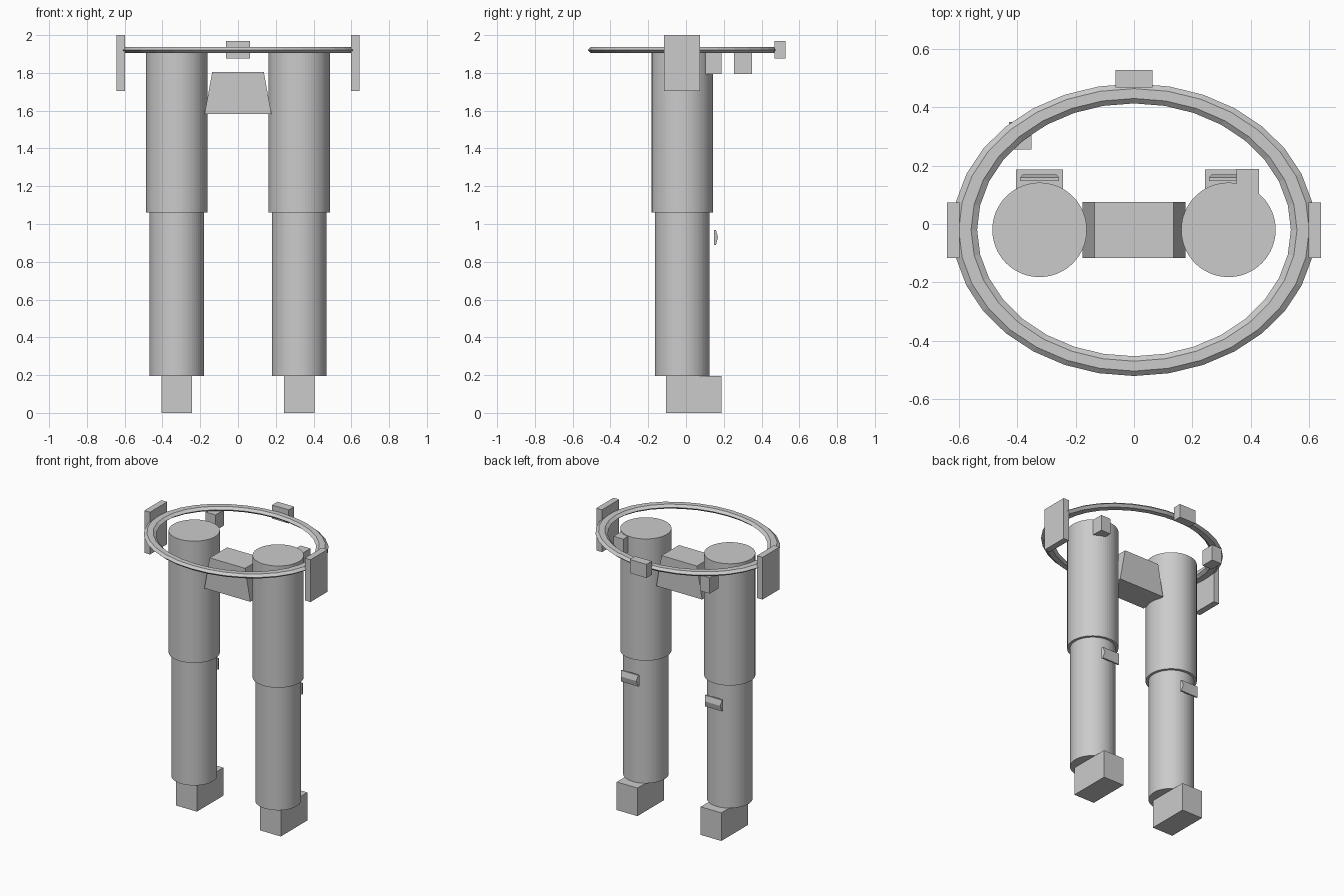
import bpy
import bmesh

cube = bpy.data.objects.get("Cube")
if cube:
    bpy.data.objects.remove(cube, do_unlink=True)

grey = bpy.data.materials.new("light_grey")
grey.use_nodes = True
colour = (0.6, 0.6, 0.6, 1)
grey.diffuse_color = colour
grey.node_tree.nodes["Principled BSDF"].inputs["Base Color"].default_value = colour

Y = -0.02  # depth of the leg and ring centres


def finish(name):
    obj = bpy.context.object
    obj.name = obj.data.name = name
    obj.data.materials.append(grey)
    return obj


def box(name, low, high):
    centre = [(a + b) / 2 for a, b in zip(low, high)]
    bpy.ops.mesh.primitive_cube_add(size=1, location=centre)
    obj = finish(name)
    obj.scale = [b - a for a, b in zip(low, high)]
    return obj


def tube(name, x, radius, bottom, top):
    bpy.ops.mesh.primitive_cylinder_add(
        vertices=64, radius=radius, depth=top - bottom,
        location=(x, Y, (bottom + top) / 2))
    return finish(name)


def ridged_plate(name, x):
    # bar with a shallow horizontal ridge along its back
    profile = [(0.148, 0.89), (0.159, 0.89), (0.169, 0.93), (0.159, 0.968), (0.148, 0.968)]
    bm = bmesh.new()
    ends = []
    for side in (-1, 1):
        ends.append([bm.verts.new((x + side * (0.058 if y > 0.16 else 0.067), y, z))
                     for y, z in profile])
    bm.faces.new(ends[0])
    bm.faces.new(reversed(ends[1]))
    for i in range(len(profile)):
        j = (i + 1) % len(profile)
        bm.faces.new((ends[0][i], ends[1][i], ends[1][j], ends[0][j]))
    bmesh.ops.recalc_face_normals(bm, faces=bm.faces)
    mesh = bpy.data.meshes.new(name)
    bm.to_mesh(mesh)
    bm.free()
    mesh.materials.append(grey)
    bpy.context.collection.objects.link(bpy.data.objects.new(name, mesh))


# Legs, feet and the parts that repeat on both sides
for side, s in (("left", 1), ("right", -1)):
    x = s * 0.324
    tube(side + "_upper_leg", x, 0.162, 1.06, 1.91)
    tube(side + "_lower_leg", x, 0.144, 0.196, 1.06)
    box(side + "_foot", (x - 0.08, -0.105, 0), (x + 0.08, 0.187, 0.196))
    ridged_plate(side + "_calf_plate", x)
    box(side + "_hip_pad", (s * 0.62 - 0.022, -0.117, 1.705), (s * 0.62 + 0.022, 0.073, 2.0))

# Tapered block between the legs
hips = box("pelvis_block", (-0.177, -0.117, 1.582), (0.177, 0.075, 1.805))
for v in hips.data.vertices:
    if v.co.z > 0:
        v.co.x *= 0.77

# Flattened oval belt
bpy.ops.mesh.primitive_torus_add(major_segments=32, minor_segments=6,
                                 major_radius=0.58, minor_radius=0.042,
                                 location=(0, Y, 1.921))
belt = finish("belt_ring")
belt.scale = (1, 0.806, 0.43)

# Small boxes around the back of the belt
box("back_pouch", (-0.064, 0.468, 1.875), (0.064, 0.528, 1.97))
box("left_rear_pouch", (0.352, 0.098, 1.795), (0.428, 0.188, 1.905))
box("right_rear_pouch", (-0.428, 0.255, 1.795), (-0.352, 0.35, 1.905))
